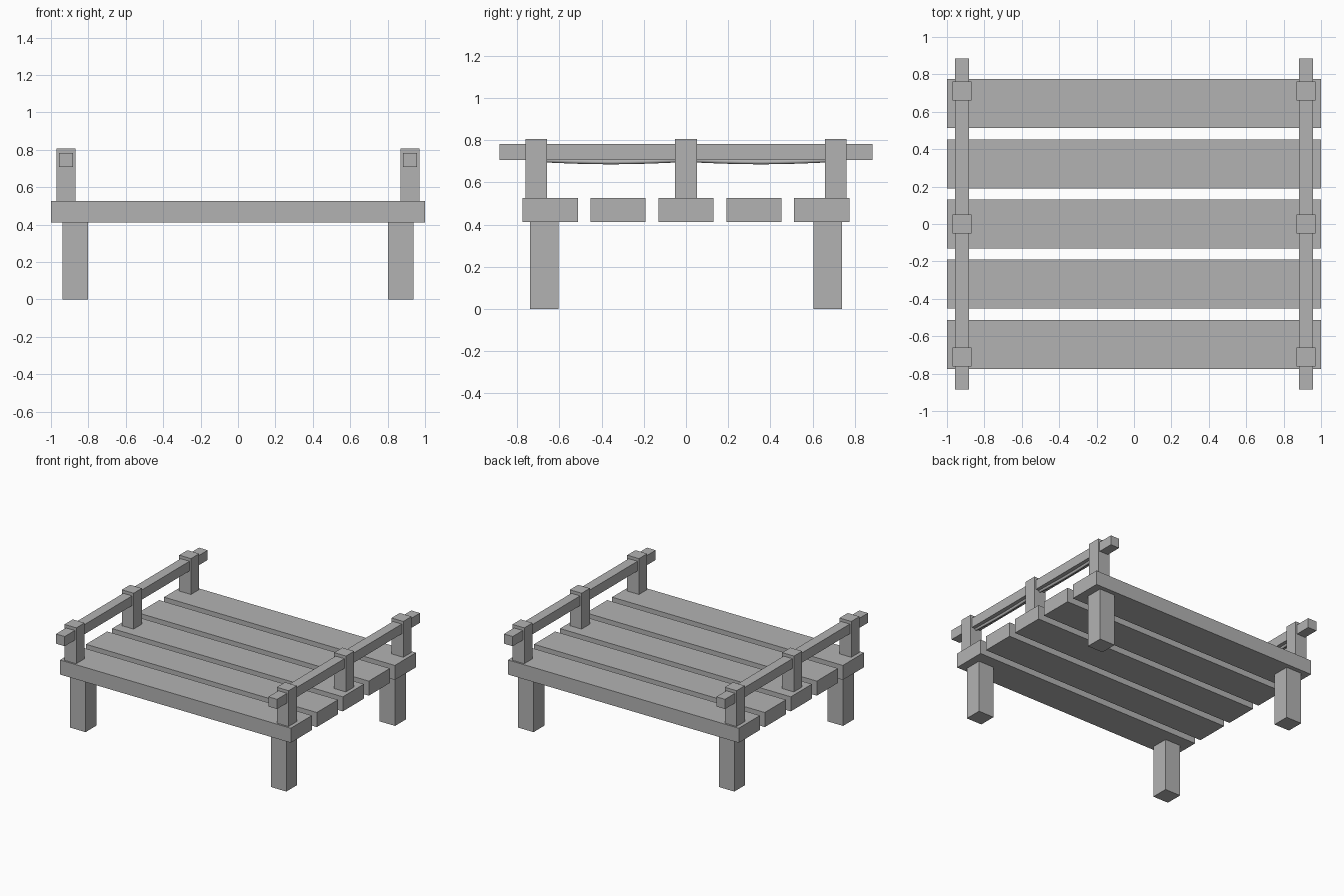
import bpy
import math

cube = bpy.data.objects.get("Cube")
if cube:
    bpy.data.objects.remove(cube, do_unlink=True)

# One plain grey for the whole model
grey = bpy.data.materials.new("plain grey")
grey.use_nodes = True
colour = (0.45, 0.45, 0.45, 1)
grey.diffuse_color = colour
grey.node_tree.nodes["Principled BSDF"].inputs["Base Color"].default_value = colour


def box(name, centre, size):
    bpy.ops.mesh.primitive_cube_add(size=1, location=centre)
    obj = bpy.context.object
    obj.name = name
    obj.scale = size
    bpy.ops.object.transform_apply(location=False, rotation=False, scale=True)
    obj.data.materials.append(grey)


def rope(name, x, y0, y1, z_end, sag, radius):
    curve = bpy.data.curves.new(name, "CURVE")
    curve.dimensions = "3D"
    curve.bevel_depth = radius
    curve.bevel_resolution = 2
    curve.use_fill_caps = True
    steps = 8
    path = curve.splines.new("POLY")
    path.points.add(steps)
    for i, point in enumerate(path.points):
        t = i / steps
        z = z_end - sag * math.sin(math.pi * t)
        point.co = (x, y0 + (y1 - y0) * t, z, 1)
    curve.materials.append(grey)
    bpy.context.collection.objects.link(bpy.data.objects.new(name, curve))


# Deck planks
for i in range(5):
    box(f"plank_{i + 1}", (0, (i - 2) * 0.322, 0.469), (2, 0.262, 0.114))

post_y = 0.71
for side, sx in (("left", 1), ("right", -1)):
    # Legs under the outer planks
    for end, sy in (("front", -1), ("back", 1)):
        box(f"{end}_{side}_leg", (sx * 0.87, sy * 0.673, 0.207), (0.135, 0.135, 0.414))
    # Railing posts and rail
    for end, sy in (("front", -1), ("middle", 0), ("back", 1)):
        box(f"{end}_{side}_post", (sx * 0.92, sy * post_y, 0.665), (0.102, 0.102, 0.284))
    box(f"{side}_rail", (sx * 0.92, 0, 0.745), (0.076, 1.77, 0.076))
    # Sagging ropes under the rail
    rope(f"front_{side}_rope", sx * 0.92, -post_y, 0, 0.708, 0.011, 0.011)
    rope(f"back_{side}_rope", sx * 0.92, 0, post_y, 0.708, 0.011, 0.011)
